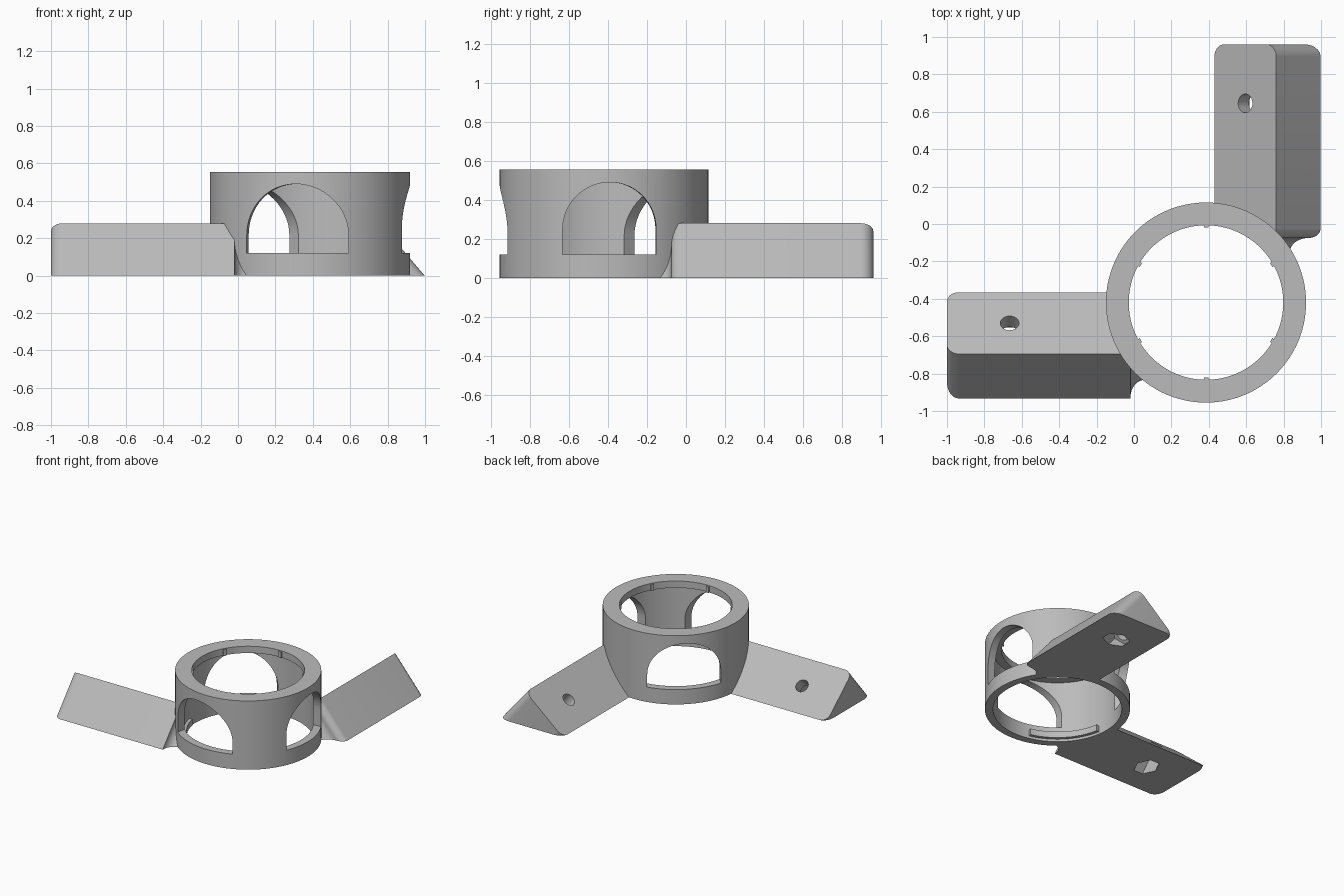
import bpy, bmesh
from math import sin, cos, atan2, radians, pi
from mathutils import Vector

if "Cube" in bpy.data.objects:
    bpy.data.objects.remove(bpy.data.objects["Cube"])

grey = bpy.data.materials.new("matte grey")
grey.use_nodes = True
GREY = (0.5, 0.5, 0.5, 1)
grey.diffuse_color = GREY
grey.node_tree.nodes["Principled BSDF"].inputs["Base Color"].default_value = GREY

CENTRE = Vector((0.385, -0.42, 0))
OUTER, BORE, LIP, HEIGHT = 0.535, 0.475, 0.413, 0.555
UP = Vector((0, 0, 1))


def finish(bm, name):
    bmesh.ops.recalc_face_normals(bm, faces=bm.faces)
    mesh = bpy.data.meshes.new(name)
    bm.to_mesh(mesh)
    bm.free()
    mesh.materials.append(grey)
    obj = bpy.data.objects.new(name, mesh)
    bpy.context.collection.objects.link(obj)
    return obj


def prism(name, points, origin, u, v, depth, floor=False):
    """Extrude a flat outline, given in axes u and v, along depth."""
    bm = bmesh.new()
    face = bm.faces.new([bm.verts.new(origin + u * a + v * b) for a, b in points])
    new = bmesh.ops.extrude_face_region(bm, geom=[face])["geom"]
    moved = [g for g in new if isinstance(g, bmesh.types.BMVert)]
    bmesh.ops.translate(bm, verts=moved, vec=depth)
    bmesh.ops.recalc_face_normals(bm, faces=bm.faces)
    if floor:
        geom = bm.verts[:] + bm.edges[:] + bm.faces[:]
        cut = bmesh.ops.bisect_plane(bm, geom=geom, plane_co=(0, 0, 0), plane_no=UP, clear_inner=True)
        rim = [g for g in cut["geom_cut"] if isinstance(g, bmesh.types.BMEdge)]
        bmesh.ops.contextual_create(bm, geom=rim)
    return finish(bm, name)


def arc(cx, cy, r, start, end, steps=10):
    angles = [radians(start + (end - start) * i / steps) for i in range(steps + 1)]
    return [(cx + r * cos(a), cy + r * sin(a)) for a in angles]


def circle(cx, cy, r, sides):
    return arc(cx, cy, r, 0, 360, sides)[:-1]


def subtract(obj, cutters):
    bpy.context.view_layer.objects.active = obj
    for cutter in cutters:
        mod = obj.modifiers.new("cut", 'BOOLEAN')
        mod.operation, mod.solver, mod.object = 'DIFFERENCE', 'EXACT', cutter
        bpy.ops.object.modifier_apply(modifier=mod.name)
        bpy.data.objects.remove(cutter)


def lathe(name, profile, start=0, sweep=360, steps=128):
    """Turn a closed (radius, height) outline about the ring axis."""
    bm = bmesh.new()
    d = Vector((cos(radians(start)), sin(radians(start)), 0))
    face = bm.faces.new([bm.verts.new(CENTRE + d * r + UP * z) for r, z in profile])
    full = sweep == 360
    geom = face.edges[:] if full else [face] + face.edges[:] + face.verts[:]
    bmesh.ops.spin(bm, geom=geom, cent=CENTRE, axis=UP, angle=radians(sweep),
                   steps=steps, use_merge=full)
    if full:
        bm.faces.remove(face)
        bmesh.ops.remove_doubles(bm, verts=bm.verts, dist=1e-5)
    return finish(bm, name)


# Ring housing: thin wall with a narrower lip on top
ring = lathe("ring_housing", [(OUTER, 0), (OUTER, HEIGHT), (LIP, HEIGHT),
                              (LIP, 0.5), (BORE, 0.5), (BORE, 0)])

# Arched windows through the wall: direction and half width
SILL, CROWN = 0.12, 0.49
windows = []
for angle, half in ((-98.3, 0.275), (3.3, 0.24), (132.5, 0.272)):
    a = radians(angle)
    out, side = Vector((cos(a), sin(a), 0)), Vector((-sin(a), cos(a), 0))
    outline = [(-half, SILL), (half, SILL)] + arc(0, CROWN - half, half, 0, 180, 32)
    windows.append(prism("window_cutter", outline, CENTRE + out * 0.25, side, UP, out * 0.5))
subtract(ring, windows)

# Small locating ribs inside the lip
ribs = []
for i in range(6):
    a = radians(30 + 60 * i)
    out, side = Vector((cos(a), sin(a), 0)), Vector((-sin(a), cos(a), 0))
    outline = [(-0.012, 0.5), (0.012, 0.5), (0.012, HEIGHT - 0.005), (-0.012, HEIGHT - 0.005)]
    ribs.append(prism("lip_rib_%d" % (i + 1), outline, CENTRE + out * 0.402, side, UP, out * 0.03))

# Retaining tab low on the inner wall
tab = lathe("retaining_tab", [(BORE + 0.01, 0.02), (BORE + 0.01, 0.07),
                              (BORE - 0.025, 0.07), (BORE - 0.025, 0.02)], 190, 66, 24)

# Wedge arms: outline lies in the sloping mounting face, extruded square to it
RIDGE, RUN = 0.28, 0.33
TILT = atan2(RIDGE, RUN)
WIDTH = (RIDGE ** 2 + RUN ** 2) ** 0.5
R = 0.065


def arm(name, origin, along, inward, root, hole_u):
    v = inward * cos(TILT) - UP * sin(TILT)
    d = -inward * sin(TILT) - UP * cos(TILT)
    end = root[-1][0] + 0.05
    outline = arc(R, WIDTH - R, R, 90, 180) + arc(R, R, R, 180, 270) + root
    outline += [(end, root[-1][1]), (end, WIDTH)]
    obj = prism(name, outline, origin, along, v, d * 0.5, floor=True)
    mid = WIDTH / 2
    bolt = prism("bolt_cutter", circle(hole_u, mid, 0.05, 32), origin - d * 0.1, along, v, d * 0.6)
    nut = prism("nut_cutter", circle(hole_u, mid, 0.085, 6), origin + d * 0.09, along, v, d * 0.5)
    bore = prism("bore_cutter", circle(0, 0, 0.505, 128), CENTRE - UP * 0.1,
                 Vector((1, 0, 0)), Vector((0, 1, 0)), UP)
    subtract(obj, [bolt, nut, bore])
    return obj


X, Y = Vector((1, 0, 0)), Vector((0, 1, 0))
# Root outlines: a concave bite on one, a rounded shoulder and fillet on the other
bite = arc(1.055, 0, 0.075, 180, 90)
shoulder = arc(0.985, 0.05, 0.05, 270, 360) + arc(1.11, 0.05, 0.075, 180, 90)[1:]
side_arm = arm("side_arm", Vector((-1, -0.695, RIDGE)), X, Y, bite, 0.335)
rear_arm = arm("rear_arm", Vector((0.76, 0.96, RIDGE)), -Y, -X, shoulder, 0.315)

# Smooth shading with crisp edges
bpy.ops.object.select_all(action='DESELECT')
for obj in [ring, tab, side_arm, rear_arm] + ribs:
    obj.select_set(True)
bpy.context.view_layer.objects.active = ring
bpy.ops.object.shade_smooth_by_angle(angle=radians(30))
